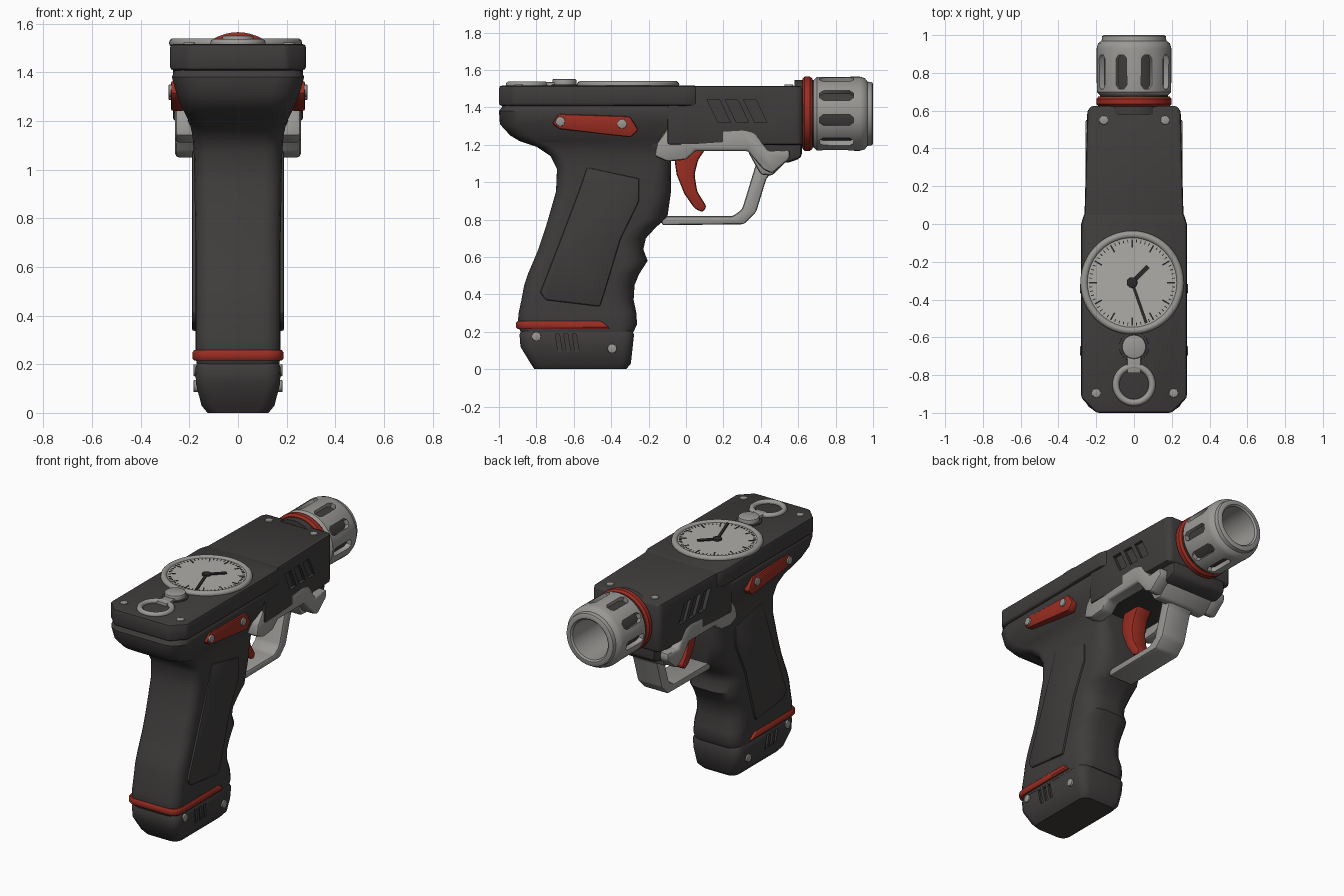
import bpy, bmesh
from math import sin, cos, pi, radians, atan2, hypot
from mathutils import Matrix, Vector

if "Cube" in bpy.data.objects:
    bpy.data.objects.remove(bpy.data.objects["Cube"])


def material(name, rgb):
    m = bpy.data.materials.new(name)
    m.use_nodes = True
    m.diffuse_color = (*rgb, 1)
    m.node_tree.nodes["Principled BSDF"].inputs["Base Color"].default_value = (*rgb, 1)
    return m


DARK = material("charcoal", (.05, .046, .045))
BLACK = material("near black", (.024, .022, .022))
METAL = material("grey metal", (.32, .315, .30))
FACE = material("pale dial", (.42, .415, .39))
RED = material("red", (.32, .026, .016))
parts = []


def finish(name, bm, mat, bevel=0):
    bmesh.ops.recalc_face_normals(bm, faces=bm.faces)
    if bevel:
        edges = [e for e in bm.edges if e.calc_face_angle(0) > .3]
        bmesh.ops.bevel(bm, geom=edges, offset=bevel, segments=2, profile=.5,
                        affect='EDGES', clamp_overlap=True)
    me = bpy.data.meshes.new(name)
    bm.to_mesh(me)
    bm.free()
    me.materials.append(mat)
    ob = bpy.data.objects.new(name, me)
    bpy.context.collection.objects.link(ob)
    parts.append(ob)
    return ob


def skin(name, rings, mat, bevel=0, loop=False):
    """Join rings of points with quads; cap the ends unless looped."""
    bm = bmesh.new()
    vs = [[bm.verts.new(p) for p in r] for r in rings]
    n = len(vs[0])
    pairs = list(zip(vs, vs[1:])) + ([(vs[-1], vs[0])] if loop else [])
    for a, b in pairs:
        for i in range(n):
            bm.faces.new((a[i], a[(i + 1) % n], b[(i + 1) % n], b[i]))
    if not loop:
        bm.faces.new(vs[0])
        bm.faces.new(vs[-1])
    return finish(name, bm, mat, bevel)


def prism(name, pts, axis, lo, hi, mat, bevel=0):
    """Extrude an outline: axis x takes (y, z) points, axis z takes (x, y)."""
    put = (lambda p, d: (d, *p)) if axis == 'x' else (lambda p, d: (*p, d))
    return skin(name, [[put(p, d) for p in pts] for d in (lo, hi)], mat, bevel)


def disc(name, c, r, lo, hi, axis, mat, bevel=0, n=24):
    pts = [(c[0] + r * cos(2 * pi * i / n), c[1] + r * sin(2 * pi * i / n)) for i in range(n)]
    return prism(name, pts, axis, lo, hi, mat, bevel)


AXIS_Z = 1.366


def lathe(name, profile, mat, n=48):
    """Revolve a closed (radius, y) profile round the barrel axis."""
    rings = [[(r * sin(2 * pi * i / n), y, AXIS_Z + r * cos(2 * pi * i / n)) for i in range(n)]
             for r, y in profile]
    return skin(name, rings, mat, loop=True)


def ring(name, c, z, big, tube, mat, flat=1):
    rings = []
    for i in range(48):
        a = 2 * pi * i / 48
        rings.append([(c[0] + (big + tube * cos(b)) * cos(a), c[1] + (big + tube * cos(b)) * sin(a),
                       z + flat * tube * sin(b)) for b in [2 * pi * k / 10 for k in range(10)]])
    return skin(name, rings, mat, loop=True)


def section(z, back, front, w, rb, rf):
    """Rounded rectangle at height z."""
    pts = []
    for sx, sy, start in ((1, 1, 0), (-1, 1, 90), (-1, -1, 180), (1, -1, 270)):
        r = rf if sy > 0 else rb
        cy = front - r if sy > 0 else back + r
        for k in range(5):
            a = radians(start + 22.5 * k)
            pts.append((sx * (w - r) + r * cos(a), cy + r * sin(a), z))
    return pts


def cut(target, cutters):
    for c in cutters:
        c.hide_render = True
        m = target.modifiers.new("cut", 'BOOLEAN')
        m.object, m.solver = c, 'EXACT'
        bpy.context.view_layer.objects.active = target
        bpy.ops.object.modifier_apply(modifier=m.name)
        parts.remove(c)
        bpy.data.objects.remove(c)


def slanted(y, z, w, h, lean):
    return [(y - w - lean, z + h), (y + w - lean, z + h), (y + w + lean, z - h), (y - w + lean, z - h)]


# Grip flowing up into the rear receiver: z, back, front, half width, corner radii
LEVELS = [(.2, -.885, -.28, .17, .07, .08), (.24, -.9, -.262, .175, .07, .09),
          (.3, -.895, -.265, .175, .07, .1), (.37, -.88, -.28, .175, .07, .12),
          (.45, -.865, -.275, .175, .07, .12), (.51, -.845, -.25, .175, .07, .12),
          (.58, -.815, -.205, .175, .07, .12), (.64, -.79, -.228, .175, .07, .12),
          (.7, -.77, -.215, .175, .07, .12), (.76, -.75, -.16, .176, .07, .12),
          (.81, -.735, -.1, .177, .07, .12), (.95, -.695, -.08, .179, .07, .1),
          (1.07, -.69, -.08, .182, .07, .08), (1.14, -.725, -.08, .187, .07, .06),
          (1.19, -.8, -.07, .198, .08, .05), (1.22, -.89, -.06, .212, .09, .05),
          (1.25, -.94, -.05, .228, .1, .05), (1.31, -.995, -.05, .252, .11, .05),
          (1.38, -1, -.05, .272, .11, .05), (1.4, -.985, -.05, .264, .1, .05),
          (1.42, -.98, -.05, .25, .1, .05)]
skin("grip_and_receiver", [section(*v) for v in LEVELS], DARK)

# Grip base and red band
base = skin("grip_base", [section(0, -.81, -.32, .125, .05, .05), section(.03, -.83, -.295, .15, .05, .05),
                          section(.12, -.885, -.285, .173, .06, .06), section(.185, -.89, -.278, .175, .06, .06),
                          section(.21, -.88, -.29, .165, .06, .06)], DARK)
skin("grip_band", [section(.215, -.9, -.41, .18, .06, .01), section(.225, -.908, -.415, .188, .07, .01),
                   section(.248, -.908, -.44, .188, .07, .01), section(.258, -.9, -.46, .18, .06, .01)], RED)

# Upper slide and front housing
prism("slide_rear", [(-.2, -1), (.2, -1), (.28, -.92), (.28, 0), (.262, .06), (-.262, .06),
                     (-.28, 0), (-.28, -.92)], 'z', 1.408, 1.517, DARK, .016)
housing = prism("front_housing", [(-.268, -.1), (.268, -.1), (.262, .05), (.247, .6), (.225, .625),
                                  (-.225, .625), (-.247, .6), (-.262, .05)], 'z', 1.2, 1.515, DARK, .014)
prism("lower_frame", [(-.2, 1.3), (.62, 1.3), (.62, 1.13), (.55, 1.105), (.45, 1.1), (.35, 1.175), (-.2, 1.175)],
      'x', -.205, .205, DARK, .025)

# Angled vents in the housing and small vents in the base
cut(housing, [prism("vent", slanted(y, 1.38, .033, .062, .03), 'x', s * .236, s * .3, DARK)
              for s in (1, -1) for y in (.175, .273, .371)])
cut(base, [prism("vent", slanted(y, .14, .011, .048, .008), 'x', s * .16, s * .2, DARK)
           for s in (1, -1) for y in (-.68, -.635, -.59)])

for s, side in ((1, "left"), (-1, "right")):
    # Raised grip panel
    prism(side + "_grip_panel", [(-.53, 1.08), (-.25, 1.02), (-.25, .9), (-.35, .695), (-.43, .43), (-.46, .335),
                                 (-.75, .37), (-.78, .41), (-.67, .695), (-.57, .96)],
          'x', s * .165, s * .189, DARK, .01)
    # Red cheek plate with two rivets
    prism(side + "_red_plate", [(-.715, 1.315), (-.68, 1.365), (-.3, 1.352), (-.255, 1.28), (-.295, 1.24),
                                (-.43, 1.255), (-.68, 1.285)], 'x', s * .22, s * .276, RED, .01)
    for p in ((-.672, 1.325), (-.342, 1.312)):
        disc(side + "_plate_rivet", p, .026, s * .25, s * .286, 'x', METAL, .005, 16)
    # Base screws
    for p in ((-.8, .175), (-.395, .11)):
        disc(side + "_base_screw", p, .025, s * .15, s * .183, 'x', METAL, .004, 16)
    # Trigger guard side bracket
    prism(side + "_guard_bracket", [(-.17, 1.14), (-.155, 1.21), (-.1, 1.287), (.31, 1.285), (.37, 1.265),
                                    (.44, 1.165), (.555, 1.175), (.555, 1.125), (.46, 1.045), (.41, 1.07),
                                    (.33, 1.168), (.05, 1.168), (0, 1.12), (-.1, 1.11)],
          'x', s * .165, s * .258, METAL, .016)

# Trigger guard loop, its front bridge, and the trigger
prism("guard_bridge", [(.33, 1.165), (.42, 1.2), (.55, 1.16), (.55, 1.125), (.46, 1.035), (.4, 1.04)],
      'x', -.18, .18, METAL, .015)
prism("guard_loop", [(.46, 1.05), (.43, 1.02), (.375, .84), (.31, .775), (-.13, .77), (-.13, .818),
                     (.25, .818), (.3, .855), (.375, 1.1), (.43, 1.13)], 'x', -.09, .09, METAL, .014)
prism("trigger", [(-.03, 1.2), (.12, 1.2), (.065, 1.12), (.045, 1.04), (.06, .95), (.11, .87), (.09, .838),
                  (.045, .86), (-.01, .94), (-.05, 1.04), (-.06, 1.11)], 'x', -.055, .055, RED, .014)

# Barrel: dark stub, red collar, slotted muzzle
lathe("barrel_stub", [(.1, .58), (.18, .58), (.18, .7), (.1, .7)], DARK)
disc("barrel_plug", (0, AXIS_Z), .13, 0, 1, 'x', BLACK, 0, 32).data.transform(
    Matrix.Translation((0, .69, 0)) @ Matrix(((0, 1, 0, 0), (.02, 0, 0, 0), (0, 0, 1, 0), (0, 0, 0, 1))))
lathe("red_collar", [(.12, .622), (.185, .622), (.199, .634), (.199, .662), (.188, .676), (.12, .676)], RED)
muzzle = lathe("muzzle", [(.125, .68), (.178, .68), (.197, .7), (.198, .93), (.19, .957), (.172, .97),
                          (.168, .995), (.16, 1), (.138, 1), (.128, .99)], METAL)
slots = []
for k in range(9):
    outline = [(sx * a, .805 + sy * b) for sx, sy, a, b in
               ((1, 1, .015, .09), (1, 1, .03, .07), (1, -1, .03, .07), (1, -1, .015, .09),
                (-1, -1, .015, .09), (-1, -1, .03, .07), (-1, 1, .03, .07), (-1, 1, .015, .09))]
    slot = prism("slot", outline, 'z', .158, .26, METAL)
    slot.data.transform(Matrix.Translation((0, 0, AXIS_Z)) @ Matrix.Rotation(radians(20 + 40 * k), 4, 'Y'))
    slots.append(slot)
cut(muzzle, slots)
lathe("slot_liner", [(.15, .7), (.166, .7), (.166, .92), (.15, .92)], DARK)

# Clock dial on top
C = Vector((-.01, -.31))
disc("dial_face", C, .25, 1.5, 1.529, 'z', FACE, 0, 64)
ring("dial_rim", C, 1.521, .254, .02, METAL)


def bar(name, angle, r0, r1, w, top, mat):
    d = Vector((sin(angle), cos(angle)))
    n = Vector((d.y, -d.x)) * w
    prism(name, [C + d * r0 + n, C + d * r1 + n, C + d * r1 - n, C + d * r0 - n], 'z', 1.526, top, mat)


for k in range(60):
    long = k % 5 == 0
    bar("dial_tick", k * pi / 30, .185 if long else .212, .228, .004 if long else .0022, 1.531, BLACK)
for name, tip, w in (("hour_hand", (.085, .085), .012), ("minute_hand", (.075, -.215), .008)):
    bar(name, atan2(*tip), -.02, hypot(*tip), w, 1.536, BLACK)
disc("dial_pivot", C, .028, 1.52, 1.54, 'z', BLACK, .003)

# Crown button, neck and pull ring
disc("button_seat", (0, -.65), .078, 1.5, 1.523, 'z', DARK, .003, 32)
disc("button", (0, -.65), .064, 1.5, 1.552, 'z', METAL, .008, 32)
prism("ring_neck", [(-.037, -.79), (.037, -.79), (.037, -.7), (-.037, -.7)], 'z', 1.5, 1.535, METAL, .006)
ring("pull_ring", (0, -.85), 1.52, .096, .018, METAL)

# Screws on top
for x, y in ((-.16, .55), (.165, .55), (-.2, -.895), (.21, -.895)):
    disc("top_screw", (x, y), .024, 1.5, 1.523, 'z', METAL, .004, 16)

# Smooth shading with sharp edges kept
bpy.ops.object.select_all(action='DESELECT')
for ob in parts:
    ob.select_set(True)
bpy.context.view_layer.objects.active = parts[0]
bpy.ops.object.shade_smooth_by_angle(angle=radians(38))
